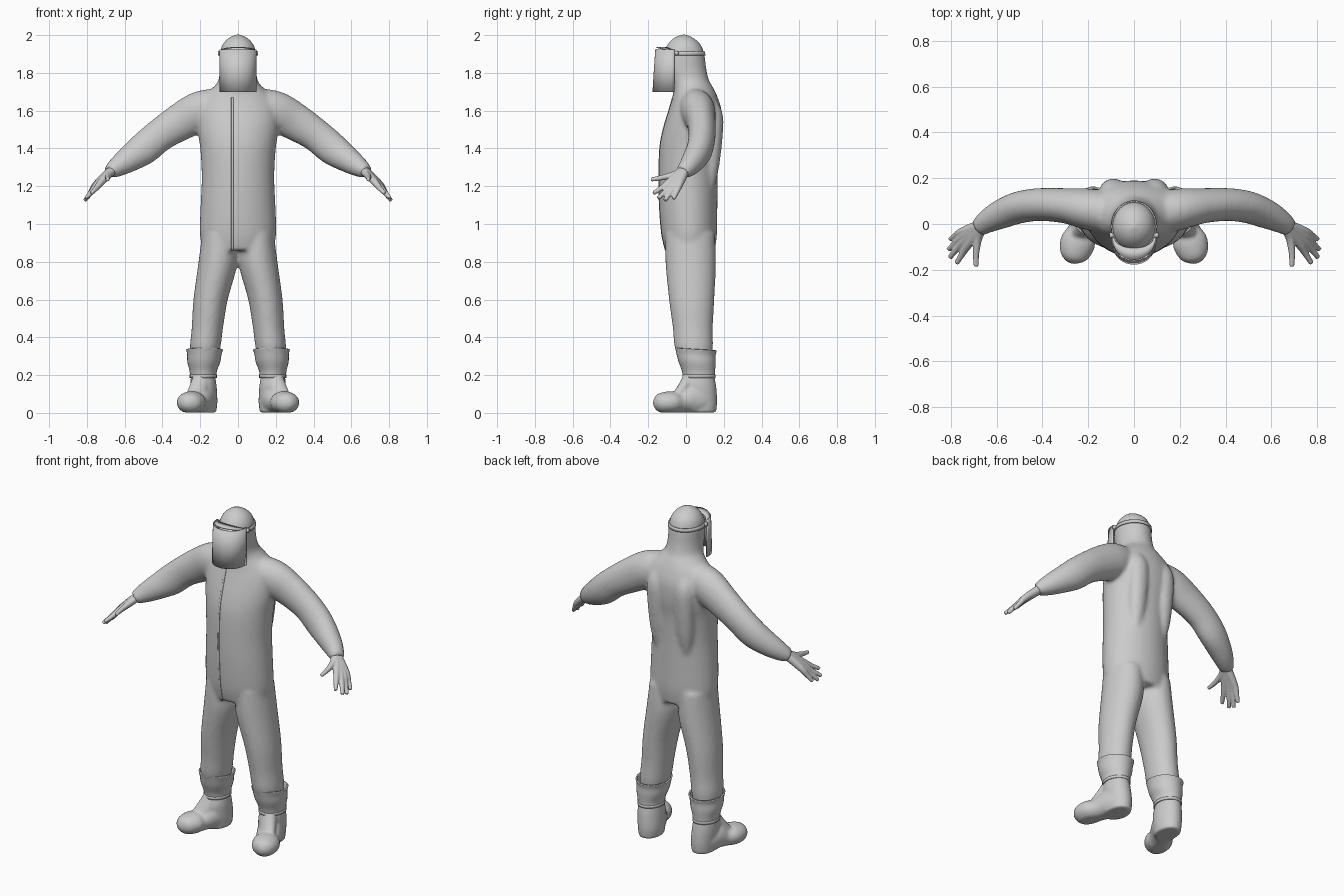
import bpy, bmesh, math
from mathutils import Vector


def spline(pts, sub):
    # Catmull-Rom through tuples (x, y, z, r1, r2)
    p = [Vector(q) for q in pts]
    p = [p[0]] + p + [p[-1]]
    out = []
    for i in range(1, len(p) - 2):
        a, b, c, d = p[i - 1:i + 3]
        for k in range(sub):
            t = k / sub
            out.append(0.5 * (2 * b + (c - a) * t + (2 * a - 5 * b + 4 * c - d) * t * t
                              + (3 * b - a - 3 * c + d) * t ** 3))
    return out + [p[-1]]


def tube(bm, pts, axis=None, ref=(0, 1, 0), n=32, sub=4, cap=True):
    rings = []
    q = spline(pts, sub)
    for i, p in enumerate(q):
        a, b = q[max(i - 1, 0)], q[min(i + 1, len(q) - 1)]
        t = Vector(axis) if axis else Vector(b[:3]) - Vector(a[:3])
        t.normalize()
        u = Vector(ref).cross(t).normalized()
        v = t.cross(u)
        c = Vector(p[:3])
        rings.append([bm.verts.new(c + u * p[3] * math.cos(w) + v * p[4] * math.sin(w))
                      for w in (2 * math.pi * k / n for k in range(n))])
    for a, b in zip(rings, rings[1:]):
        for k in range(n):
            bm.faces.new((a[k], a[(k + 1) % n], b[(k + 1) % n], b[k]))
    if cap:
        bm.faces.new(rings[0][::-1])
        bm.faces.new(rings[-1])


def finish(name, bm, voxel=0, smooth=0, thick=0, mirror=False):
    bmesh.ops.recalc_face_normals(bm, faces=bm.faces)
    me = bpy.data.meshes.new(name)
    bm.to_mesh(me)
    bm.free()
    for f in me.polygons:
        f.use_smooth = True
    ob = bpy.data.objects.new(name, me)
    bpy.context.collection.objects.link(ob)
    if voxel:
        m = ob.modifiers.new("fuse", 'REMESH')
        m.mode, m.voxel_size, m.use_smooth_shade = 'VOXEL', voxel, True
    if smooth:
        m = ob.modifiers.new("relax", 'SMOOTH')
        m.factor, m.iterations = 0.5, smooth
    if thick:
        m = ob.modifiers.new("thickness", 'SOLIDIFY')
        m.thickness, m.offset = thick, 0
    if mirror:
        ob.modifiers.new("mirror", 'MIRROR').use_clip = False
    return ob


Z = (0, 0, 1)

# Hooded suit: torso and head profile as (z, half width, front y, back y)
profile = [(.86, .185, -.11, .152), (.95, .202, -.13, .164), (1.1, .198, -.142, .166),
           (1.25, .192, -.145, .168), (1.4, .2, -.14, .175), (1.5, .215, -.122, .188),
           (1.6, .22, -.092, .188), (1.67, .188, -.072, .168), (1.72, .135, -.07, .145),
           (1.76, .104, -.09, .122), (1.82, .097, -.115, .108), (1.9, .096, -.118, .097),
           (1.95, .082, -.098, .078), (1.985, .05, -.065, .04), (2.003, .012, -.025, .0)]
bm = bmesh.new()
tube(bm, [(0, (f + b) / 2, z, w, (b - f) / 2) for z, w, f, b in profile], axis=Z, n=48)
for s in (1, -1):
    # leg
    tube(bm, [(s * x, y, z, a, b) for x, y, z, a, b in [
        (.1, .022, .95, .09, .13), (.105, .025, .8, .104, .134), (.145, .03, .6, .091, .12),
        (.162, .036, .45, .083, .106), (.173, .041, .35, .081, .102),
        (.178, .05, .27, .068, .083)]], axis=Z)
    # sleeve
    tube(bm, [(s * x, y, z, a, b) for x, y, z, a, b in [
        (.1, .045, 1.62, .1, .09), (.2, .065, 1.595, .108, .09), (.3, .08, 1.543, .1, .077),
        (.41, .085, 1.473, .088, .072), (.5, .073, 1.398, .086, .07),
        (.58, .043, 1.342, .07, .064), (.64, .012, 1.302, .054, .052),
        (.682, -.018, 1.275, .036, .04)]])
    # loose cloth over the shoulder blade
    tube(bm, [(s * .09, y, z, a, b) for y, z, a, b in [
        (.12, 1.15, .02, .02), (.13, 1.3, .05, .045), (.145, 1.5, .06, .052),
        (.14, 1.6, .055, .05), (.12, 1.68, .02, .02)]], axis=Z)
finish("hooded_suit", bm, voxel=.011, smooth=7)

# Front zip following the torso profile
bm = bmesh.new()
zip_pts = []
for z, w, f, b in profile[:8]:
    h = (b - f) / 2
    zip_pts.append((-.03, (f + b) / 2 - h * math.sqrt(1 - (.03 / w) ** 2), z, .006, .003))
tube(bm, zip_pts, n=8)
finish("front_zip", bm)

# Gloved hands: five digits fused at the wrist
bm = bmesh.new()
digits = [[(.68, -.055, 1.264), (.69, -.125, 1.246), (.69, -.186, 1.235)],
          [(.72, -.083, 1.227), (.75, -.13, 1.19), (.776, -.172, 1.163)],
          [(.735, -.068, 1.217), (.775, -.11, 1.17), (.805, -.147, 1.137)],
          [(.745, -.052, 1.212), (.78, -.083, 1.165), (.81, -.112, 1.125)],
          [(.748, -.033, 1.212), (.778, -.05, 1.17), (.803, -.067, 1.133)]]
for d in digits:
    pts = [(.655, 0, 1.295, .027, .027)]
    pts += [(*p, r, r) for p, r in zip(d, (.02, .0145, .011))]
    tube(bm, pts, ref=Z, n=12)
finish("hand", bm, voxel=.0045, smooth=4, mirror=True)

# Boots: ankle and heel fused with foot and bulging toe cap, flat sole
bm = bmesh.new()
tube(bm, [(.184, .068, .25, .064, .08), (.185, .07, .2, .064, .08), (.183, .068, .14, .07, .092),
          (.178, .075, .06, .069, .09), (.178, .075, .0, .062, .084)], axis=Z)
tube(bm, [(.172, .13, .055, .04, .04), (.176, .09, .06, .07, .07), (.2, .02, .07, .072, .082),
          (.225, -.035, .055, .066, .057), (.245, -.08, .055, .077, .06),
          (.26, -.128, .053, .067, .054), (.268, -.155, .05, .046, .04),
          (.272, -.172, .048, .015, .015)], ref=Z)
# sloping tongue
tube(bm, [(.19, .03, .2, .045, .04), (.205, -.005, .14, .05, .035), (.225, -.04, .09, .05, .03)])
for v in bm.verts:
    v.co.z = max(v.co.z, .002)
finish("boot", bm, voxel=.008, smooth=4, mirror=True)

# Folded boot collar, open at the top
bm = bmesh.new()
tube(bm, [(.184, .068, .195, .066, .081), (.184, .065, .225, .069, .085),
          (.181, .058, .27, .083, .095), (.178, .053, .31, .087, .1),
          (.177, .053, .337, .094, .106)], axis=(0, .06, 1), cap=False)
finish("boot_collar", bm, thick=.008, mirror=True)

# Ankle strap
bm = bmesh.new()
tube(bm, [(.184, .068, .186, .068, .084), (.184, .068, .202, .068, .084)], axis=Z, sub=1, cap=False)
finish("ankle_strap", bm, thick=.007, mirror=True)

# Curved face visor
bm = bmesh.new()
rows = []
for z, depth in ((1.925, .1), (1.81, .108), (1.7, .115)):
    rows.append([bm.verts.new((.096 * math.cos(a), -.06 - depth * math.sin(a) ** .8, z))
                 for a in (math.pi * k / 32 for k in range(33))])
for a, b in zip(rows, rows[1:]):
    for k in range(32):
        bm.faces.new((a[k], a[k + 1], b[k + 1], b[k]))
finish("visor", bm, thick=.005)

# Visor brow plate bridging hood and visor, slightly arched
bm = bmesh.new()
rows = []
for r, d in ((.085, .045), (.095, .097)):
    rows.append([bm.verts.new((r * math.cos(a), -.06 - d * math.sin(a), 1.915 + .02 * math.sin(a)))
                 for a in (math.pi * k / 24 for k in range(25))])
for k in range(24):
    bm.faces.new((rows[0][k], rows[0][k + 1], rows[1][k + 1], rows[1][k]))
finish("brow_plate", bm, thick=.006)

# Headband around the hood
bm = bmesh.new()
tube(bm, [(0, -.011, 1.893, .099, .111), (0, -.011, 1.913, .096, .108)],
     axis=Z, n=48, sub=1, cap=False)
finish("headband", bm, thick=.006)

# Visor pivot knobs
bm = bmesh.new()
tube(bm, [(.09, -.05, 1.905, .012, .012), (.106, -.05, 1.905, .012, .012)], n=16, sub=1)
finish("visor_knob", bm, mirror=True)
